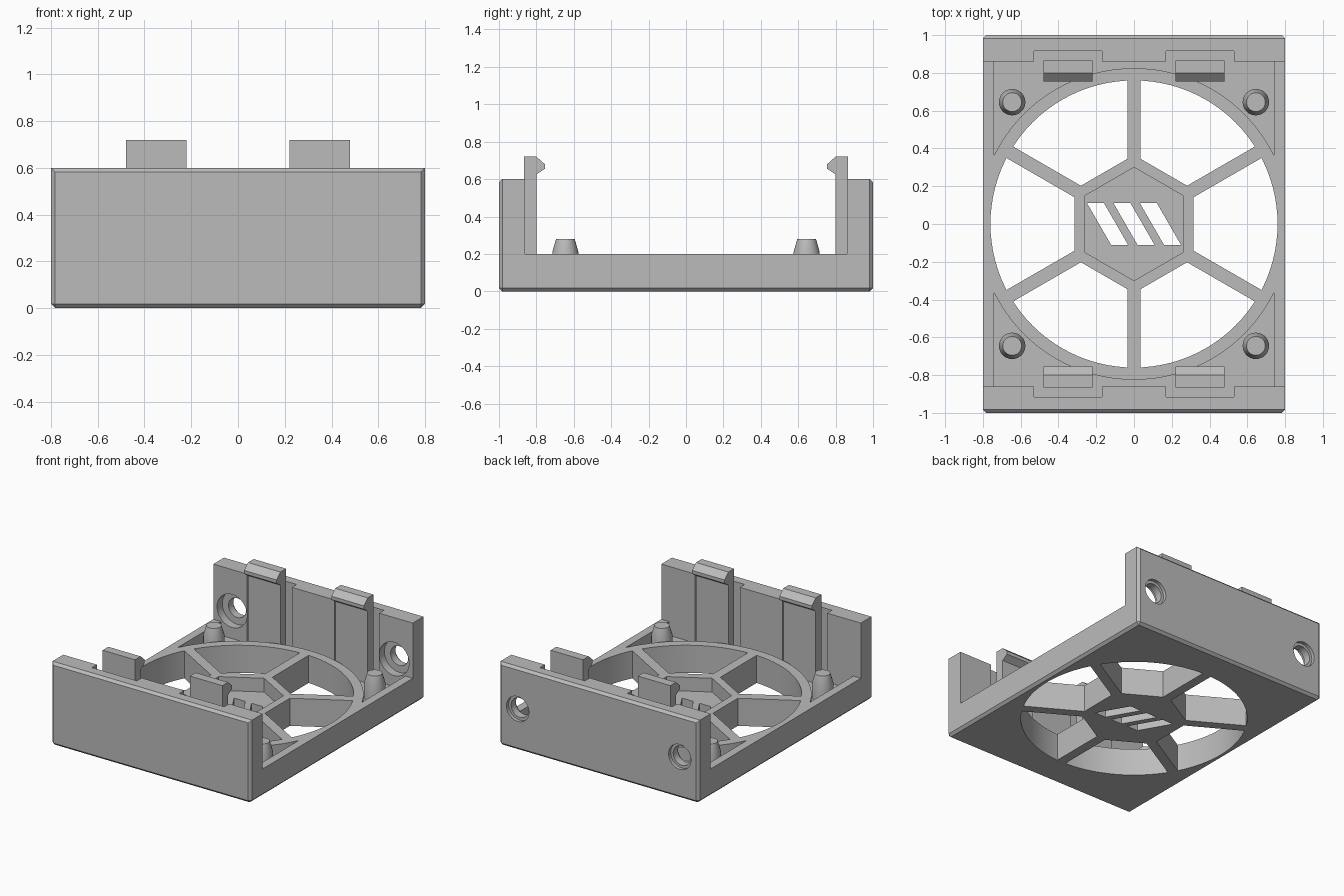
import bpy, bmesh
from math import pi, sin, cos, radians
from mathutils import Matrix

cube = bpy.data.objects.get("Cube")
if cube:
    bpy.data.objects.remove(cube, do_unlink=True)

grey = bpy.data.materials.new("light_grey_plastic")
grey.use_nodes = True
colour = (0.5, 0.5, 0.5, 1)
grey.diffuse_color = colour
grey.node_tree.nodes["Principled BSDF"].inputs["Base Color"].default_value = colour


def finish(name, bm):
    bmesh.ops.recalc_face_normals(bm, faces=bm.faces)
    mesh = bpy.data.meshes.new(name)
    bm.to_mesh(mesh)
    bm.free()
    mesh.materials.append(grey)
    obj = bpy.data.objects.new(name, mesh)
    bpy.context.collection.objects.link(obj)
    return obj


def loft(name, rings):
    """Closed solid through rings of points with equal counts."""
    bm = bmesh.new()
    loops = [[bm.verts.new(p) for p in ring] for ring in rings]
    n = len(loops[0])
    for a, b in zip(loops, loops[1:]):
        for i in range(n):
            j = (i + 1) % n
            bm.faces.new((a[i], a[j], b[j], b[i]))
    bm.faces.new(loops[0])
    bm.faces.new(loops[-1])
    return finish(name, bm)


def prism(name, points, z0, z1):
    return loft(name, [[(x, y, z) for x, y in points] for z in (z0, z1)])


def box(name, x0, x1, y0, y1, z0, z1):
    return prism(name, [(x0, y0), (x1, y0), (x1, y1), (x0, y1)], z0, z1)


def circle(r, n=96, start=0.0):
    return [(r * cos(start + 2 * pi * i / n), r * sin(start + 2 * pi * i / n)) for i in range(n)]


def lathe(name, profile, n=48):
    return loft(name, [[(x, y, z) for x, y in circle(r, n)] for r, z in profile])


def combine(target, tool, operation="DIFFERENCE"):
    mod = target.modifiers.new("join", "BOOLEAN")
    mod.operation = operation
    mod.solver = "EXACT"
    mod.object = tool
    bpy.context.view_layer.objects.active = target
    bpy.ops.object.modifier_apply(modifier=mod.name)
    bpy.data.objects.remove(tool, do_unlink=True)


def smooth(obj):
    bpy.ops.object.select_all(action="DESELECT")
    obj.select_set(True)
    bpy.context.view_layer.objects.active = obj
    bpy.ops.object.shade_smooth_by_angle(angle=radians(25))


TOP, FLOOR, WALL = 0.2, 0.1, 0.86

# Chamfered outer block; the top ends of the walls stay sharp
bm = bmesh.new()
bmesh.ops.create_cube(bm, size=1, matrix=Matrix.Translation((0, 0, 0.3)) @ Matrix.Diagonal((1.6, 2, 0.6, 1)))
edges = [e for e in bm.edges
         if not (all(v.co.z > 0.5 for v in e.verts) and abs(e.verts[0].co.y - e.verts[1].co.y) > 1)]
bmesh.ops.bevel(bm, geom=edges, offset=0.018, segments=1, affect="EDGES")
body = finish("fan_frame", bm)

# Open space between the end walls
combine(body, box("gap", -1, 1, -WALL, WALL, TOP, 1))

# Lowered corners around the ring
pocket = box("pocket", -0.74, 0.74, -WALL, WALL, FLOOR, 0.3)
combine(pocket, prism("ring_outer", circle(0.825), 0, 0.5))
combine(body, pocket)

# Clip recesses in both end walls
for sx in (-1, 1):
    for sy in (-1, 1):
        xs = sorted((sx * 0.17, sx * 0.53))
        ys = sorted((sy * 0.84, sy * 0.915))
        combine(body, box("recess", *xs, *ys, FLOOR, 1))

# Main air opening
combine(body, prism("opening", circle(0.76), -0.1, 0.5))

# Spokes and hexagonal hub
hub = prism("hub", circle(0.365, 6, pi / 2), 0, TOP)
for angle in (30, 90, 150):
    spoke = box("spoke", -0.785, 0.785, -0.035, 0.035, 0, TOP)
    spoke.data.transform(Matrix.Rotation(radians(angle), 4, "Z"))
    combine(hub, spoke, "UNION")
combine(hub, prism("hub_recess", circle(0.30, 6, pi / 2), FLOOR, 0.5))

# Plain slanted vent slots in the hub floor
for x in (-0.14, 0, 0.14):
    h, w = 0.11, 0.045
    s = h * 0.577
    combine(hub, prism("slot", [(x - s - w, h), (x - s + w, h), (x + s + w, -h), (x + s - w, -h)], -0.1, 0.3))
combine(body, hub, "UNION")

# Stepped screw holes through the back wall
for sx in (-1, 1):
    hole = lathe("screw_hole", [(0.12, 0.8), (0.12, 0.92), (0.07, 0.92), (0.07, 0.975), (0.09, 0.975), (0.09, 1.05)])
    hole.data.transform(Matrix.Translation((sx * 0.65, 0, 0.3)) @ Matrix.Rotation(-pi / 2, 4, "X"))
    combine(body, hole)
smooth(body)

# Locating posts and snap clips, one of each per quarter
clip_profile = [(0.865, FLOOR - 0.02), (0.865, 0.72), (0.80, 0.72), (0.755, 0.68),
                (0.755, 0.655), (0.80, 0.625), (0.80, FLOOR - 0.02)]
for sy, end in ((-1, "front"), (1, "back")):
    for sx, side in ((-1, "right"), (1, "left")):
        post = lathe(f"post_{end}_{side}", [(0.07, FLOOR - 0.02), (0.07, 0.21), (0.05, 0.28)], 32)
        post.data.transform(Matrix.Translation((sx * 0.645, sy * 0.645, 0)))
        smooth(post)
        loft(f"clip_{end}_{side}", [[(sx * x, sy * y, z) for y, z in clip_profile] for x in (0.22, 0.48)])
